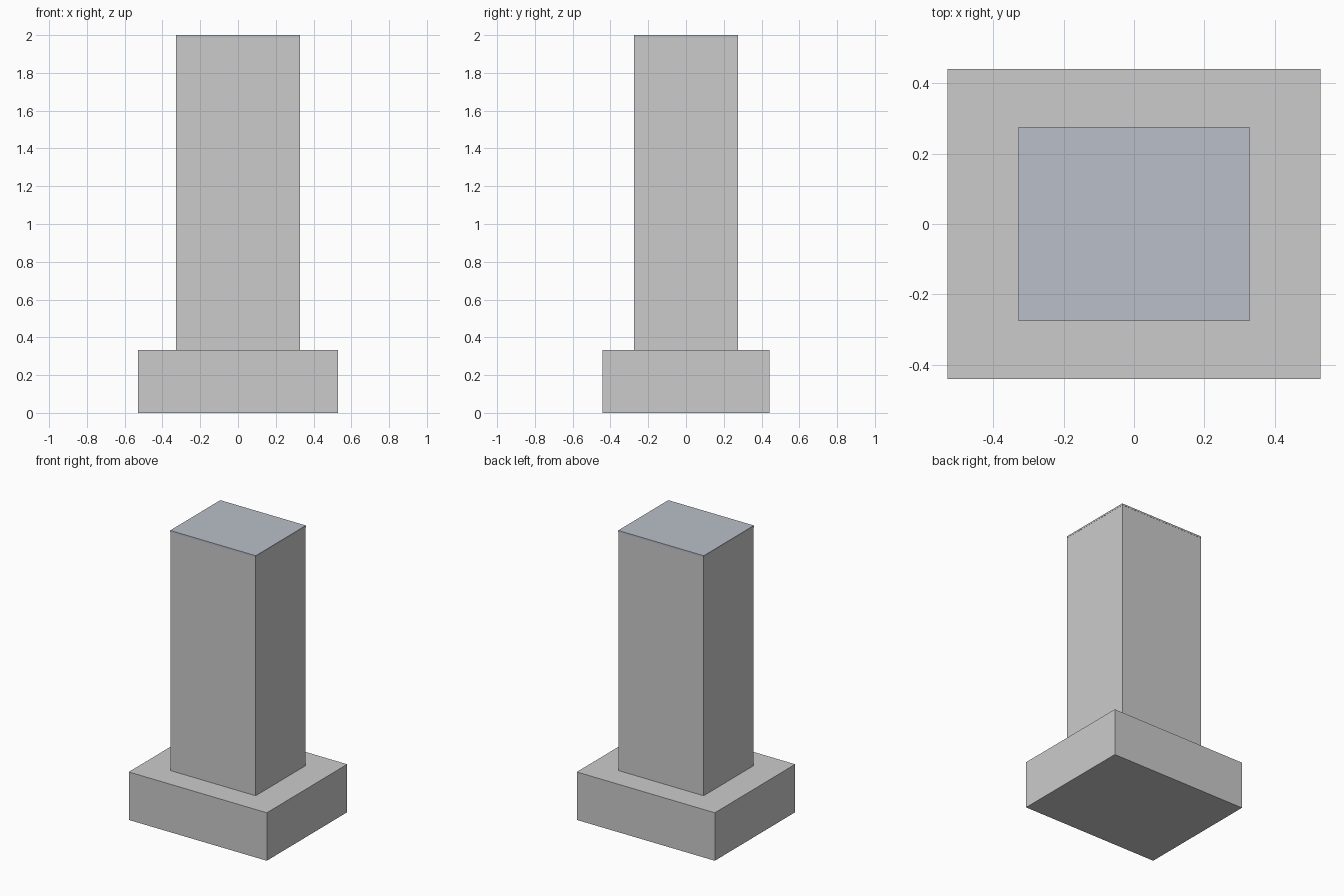
import bpy

if "Cube" in bpy.data.objects:
    bpy.data.objects.remove(bpy.data.objects["Cube"])


def box(name, width, depth, z0, z1):
    """Axis-aligned block centred on x = y = 0, spanning z0 to z1."""
    bpy.ops.mesh.primitive_cube_add(size=1, location=(0, 0, (z0 + z1) / 2))
    obj = bpy.context.object
    obj.name = name
    obj.scale = (width, depth, z1 - z0)
    bpy.ops.object.transform_apply(location=False, rotation=False, scale=True)
    return obj


# Wide base block and tall shaft
box("base", 1.06, 0.882, 0, 0.333)
box("shaft", 0.655, 0.548, 0.333, 1.988)

# Thin blue-grey plate covering the top of the shaft
cap = box("top_plate", 0.657, 0.55, 1.988, 2.0)
slate = bpy.data.materials.new("slate")
slate.diffuse_color = (0.49, 0.52, 0.58, 1)
slate.use_nodes = True
slate.node_tree.nodes["Principled BSDF"].inputs["Base Color"].default_value = slate.diffuse_color
cap.data.materials.append(slate)
